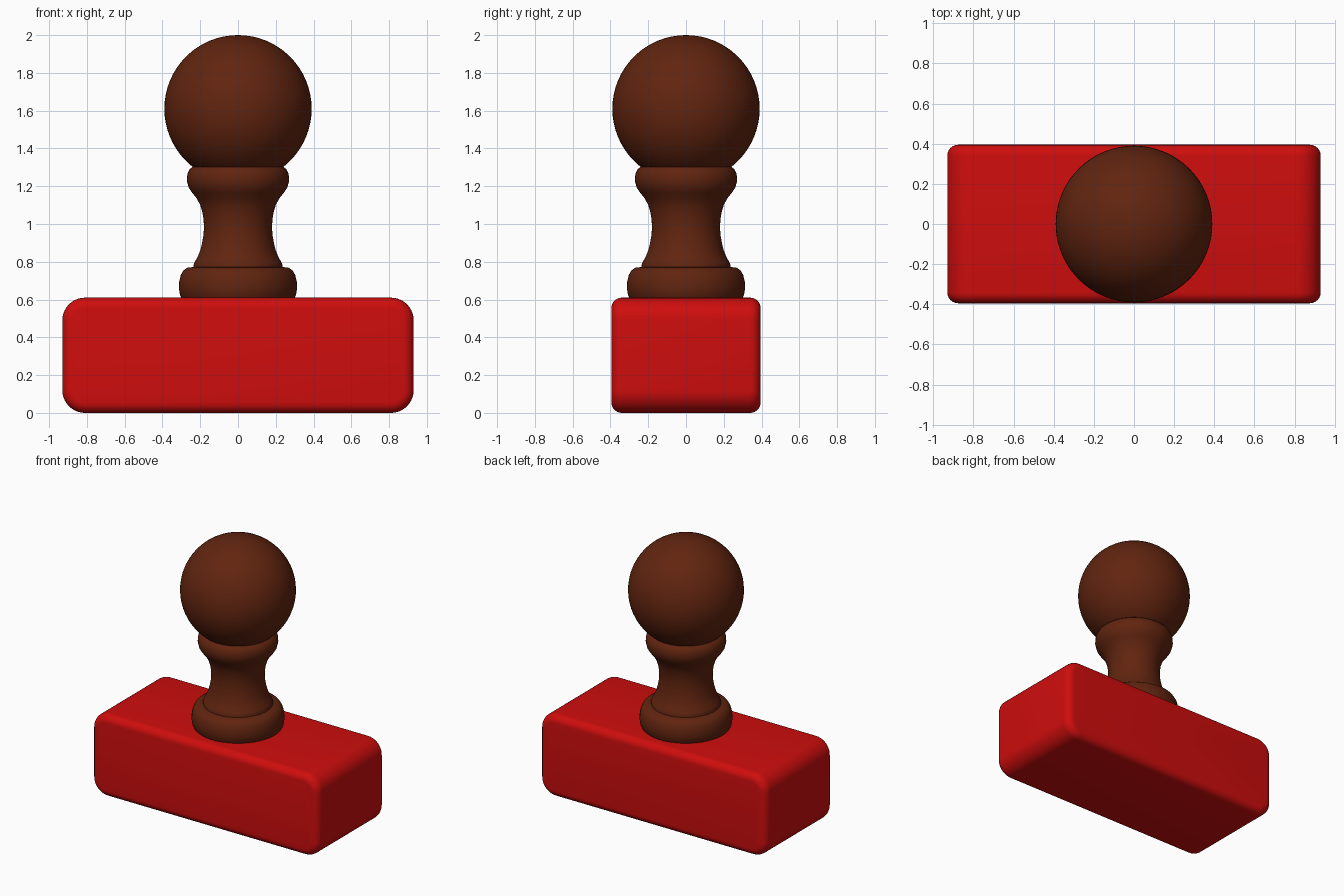
import bpy, bmesh, math

if "Cube" in bpy.data.objects:
    bpy.data.objects.remove(bpy.data.objects["Cube"])


def material(name, rgb):
    m = bpy.data.materials.new(name)
    m.diffuse_color = (*rgb, 1.0)
    m.use_nodes = True
    m.node_tree.nodes["Principled BSDF"].inputs["Base Color"].default_value = m.diffuse_color
    return m


red = material("red_paint", (0.62, 0.004, 0.004))
brown = material("dark_wood", (0.12, 0.018, 0.005))


def finish(name, bm, mat, angle):
    bmesh.ops.recalc_face_normals(bm, faces=bm.faces)
    me = bpy.data.meshes.new(name)
    bm.to_mesh(me)
    bm.free()
    me.materials.append(mat)
    ob = bpy.data.objects.new(name, me)
    bpy.context.collection.objects.link(ob)
    bpy.ops.object.select_all(action='DESELECT')
    ob.select_set(True)
    bpy.context.view_layer.objects.active = ob
    bpy.ops.object.shade_smooth_by_angle(angle=math.radians(angle))
    return ob


def lathe(name, profile, mat, segments=64):
    bm = bmesh.new()
    verts = [bm.verts.new((r, 0, z)) for r, z in profile]
    edges = [bm.edges.new(p) for p in zip(verts, verts[1:])]
    bmesh.ops.spin(bm, geom=verts + edges, cent=(0, 0, 0), axis=(0, 0, 1),
                   angle=math.tau, steps=segments)
    bmesh.ops.remove_doubles(bm, verts=bm.verts, dist=1e-4)
    return finish(name, bm, mat, 40)


# Block: rounded outline seen from the front, extruded in depth
W, D, H, R, STEPS = 0.93, 0.395, 0.61, 0.12, 10
bm = bmesh.new()
outline = []
for i, (sx, sz) in enumerate([(1, 1), (-1, 1), (-1, -1), (1, -1)]):
    for k in range(STEPS + 1):
        a = math.pi / 2 * (i + k / STEPS)
        outline.append(bm.verts.new((sx * (W - R) + R * math.cos(a), -D,
                                     H / 2 + sz * (H / 2 - R) + R * math.sin(a))))
face = bm.faces.new(outline)
ext = bmesh.ops.extrude_face_region(bm, geom=[face])
bmesh.ops.translate(bm, vec=(0, 2 * D, 0),
                    verts=[g for g in ext["geom"] if isinstance(g, bmesh.types.BMVert)])
# Soften the front and back rims
rims = [e for e in bm.edges if abs(e.verts[0].co.y - e.verts[1].co.y) < 1e-5]
bmesh.ops.bevel(bm, geom=rims, offset=0.055, segments=6, profile=0.5, affect='EDGES')
finish("stamp_block", bm, red, 40)

# Turned handle: foot ring, waisted neck with collar, and round knob
lathe("handle_foot", [(0, 0.6), (0.295, 0.6), (0.307, 0.625), (0.313, 0.66), (0.311, 0.695),
                      (0.303, 0.73), (0.288, 0.755), (0.265, 0.77), (0.23, 0.772), (0, 0.772)], brown)
lathe("handle_neck", [(0, 0.765), (0.235, 0.765), (0.235, 0.785), (0.228, 0.80), (0.212, 0.83),
                      (0.2, 0.86), (0.19, 0.90), (0.183, 0.94), (0.18, 0.98), (0.182, 1.02),
                      (0.188, 1.06), (0.2, 1.10), (0.218, 1.135), (0.242, 1.165),
                      (0.262, 1.195), (0.271, 1.23), (0.268, 1.265), (0.256, 1.29),
                      (0.235, 1.307), (0.2, 1.31), (0, 1.31)], brown)
N = 32
lathe("handle_knob", [(0.39 * math.sin(math.pi * i / N), 1.61 - 0.39 * math.cos(math.pi * i / N))
                      for i in range(N + 1)], brown)
